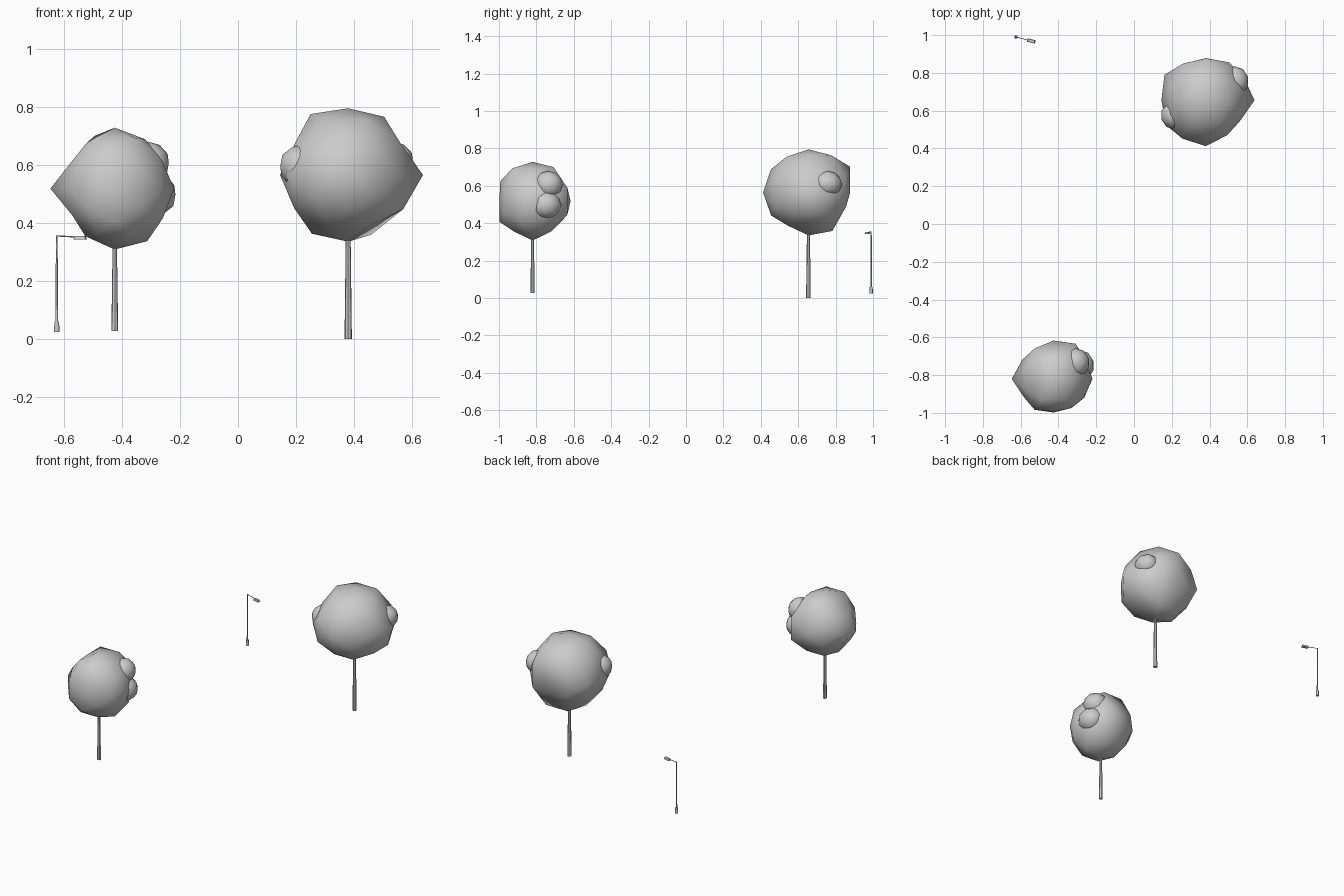
import bpy, bmesh, math
from mathutils import Vector, Matrix

if "Cube" in bpy.data.objects:
    bpy.data.objects.remove(bpy.data.objects["Cube"])

SIGNS = [(1, 1), (-1, 1), (-1, -1), (1, -1)]


def finish(bm, name, angle=None):
    bmesh.ops.recalc_face_normals(bm, faces=bm.faces)
    for f in bm.faces:
        f.smooth = True
    me = bpy.data.meshes.new(name)
    bm.to_mesh(me)
    bm.free()
    ob = bpy.data.objects.new(name, me)
    bpy.context.collection.objects.link(ob)
    if angle:
        bpy.ops.object.select_all(action='DESELECT')
        bpy.context.view_layer.objects.active = ob
        ob.select_set(True)
        bpy.ops.object.shade_smooth_by_angle(angle=math.radians(angle))
    return ob


def crown_points(axes, verts, mids):
    """Directions of a once-subdivided icosahedron, each with its own radius."""
    pts = []
    for i, r in enumerate(axes):
        d = Vector((0, 0, 0))
        d[i // 2] = 1 - 2 * (i % 2)
        pts.append((d, r))
    # (plane axes, depth axis, vertex direction, edge-midpoint direction)
    planes = [(0, 2, 1, (.526, .851), (.809, .5)),
              (1, 2, 0, (.851, .526), (.5, .809)),
              (0, 1, 2, (.851, .526), (.5, .809))]
    for (a, b, c, dv, dm), rv, rm in zip(planes, verts, mids):
        for (sa, sb), r1, r2 in zip(SIGNS, rv, rm):
            for (u, w), depth, r in ((dv, 0, r1), (dm, .309, r2), (dm, -.309, r2)):
                if r is r1 and depth:
                    r = r2
                d = Vector((0, 0, 0))
                d[a], d[b], d[c] = sa * u, sb * w, depth
                pts.append((d.normalized(), r))
    return pts


def crown(name, centre, axes, verts, mids):
    bm = bmesh.new()
    radius = {}
    for d, r in crown_points(axes, verts, mids):
        radius[bm.verts.new(d)] = r
    bmesh.ops.convex_hull(bm, input=list(bm.verts))
    for v, r in radius.items():
        v.co = v.co * r + Vector(centre)
    return finish(bm, name)


def leaf_clump(name, centre, size):
    bm = bmesh.new()
    bmesh.ops.create_icosphere(bm, subdivisions=2, radius=1)
    for v in bm.verts:
        v.co = Vector([c * s + o for c, s, o in zip(v.co, size, centre)])
    return finish(bm, name)


def tube(name, p0, p1, r0, r1, sides):
    p0, p1 = Vector(p0), Vector(p1)
    d = p1 - p0
    m = Matrix.Translation((p0 + p1) / 2) @ d.to_track_quat('Z', 'Y').to_matrix().to_4x4()
    bm = bmesh.new()
    bmesh.ops.create_cone(bm, cap_ends=True, segments=sides, radius1=r0,
                          radius2=r1, depth=d.length, matrix=m)
    return finish(bm, name, 50)


# large tree
tube("large_tree_trunk", (.38, .655, 0), (.38, .655, .40), .013, .008, 7)
crown("large_tree_crown", (.38, .655, .565),
      (.258, .235, .223, .243, .23, .23),
      [(.236, .247, .238, .199), (.261, .236, .235, .203), (.235, .257, .248, .212)],
      [(.222, .225, .23, .235), (.245, .235, .22, .255), (.248, .24, .25, .228)])
leaf_clump("large_tree_clump_left", (.215, .575, .595), (.073, .075, .075))
leaf_clump("large_tree_clump_right", (.535, .755, .61), (.072, .08, .07))

# small tree
tube("small_tree_trunk", (-.425, -.82, .027), (-.425, -.82, .37), .012, .007, 7)
crown("small_tree_crown", (-.425, -.82, .518),
      (.205, .222, .203, .178, .21, .21),
      [(.2, .185, .193, .213), (.19, .203, .209, .19), (.2, .195, .185, .19)],
      [(.2, .185, .182, .205), (.225, .217, .2, .2), (.23, .2, .202, .19)])
leaf_clump("small_tree_clump_low", (-.288, -.75, .497), (.076, .084, .076))
leaf_clump("small_tree_clump_high", (-.31, -.735, .605), (.075, .078, .075))

# street lamp
LX, LY = -.625, .99
tube("lamp_base", (LX, LY, .024), (LX, LY, .06), .0095, .008, 8)
tube("lamp_post", (LX, LY, .06), (LX, LY, .357), .0045, .003, 8)
tube("lamp_arm", (LX, LY, .355), (LX + .07, LY - .018, .351), .0024, .002, 6)
bm = bmesh.new()
bmesh.ops.create_cube(bm, size=1)
for v in bm.verts:
    taper = .8 if v.co.z > 0 else 1
    v.co = Vector((v.co.x * .044 * taper, v.co.y * .018 * taper, v.co.z * .012))
bm.transform(Matrix.Translation((-.544, .969, .348)) @ Matrix.Rotation(math.radians(-14.5), 4, 'Z'))
finish(bm, "lamp_head", 30)
